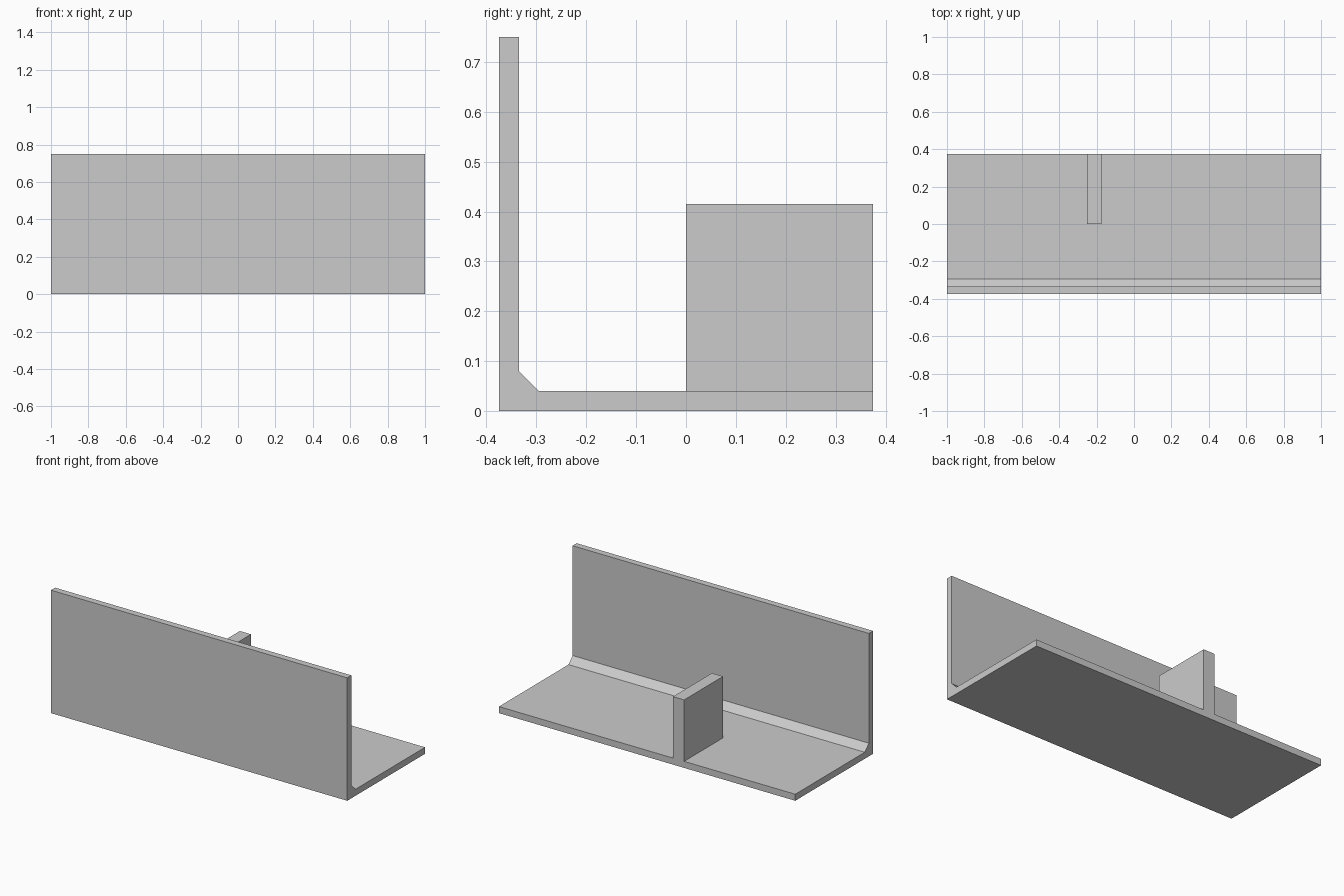
import bpy
import bmesh

cube = bpy.data.objects.get("Cube")
if cube:
    bpy.data.objects.remove(cube, do_unlink=True)

grey = bpy.data.materials.new("light_grey")
grey.use_nodes = True
colour = (0.6, 0.6, 0.6, 1)
grey.diffuse_color = colour
grey.node_tree.nodes["Principled BSDF"].inputs["Base Color"].default_value = colour


def extrude_profile(name, profile, x_start, x_end):
    """Sweep a (y, z) outline along x into a closed solid."""
    bm = bmesh.new()
    face = bm.faces.new([bm.verts.new((x_start, y, z)) for y, z in profile])
    swept = bmesh.ops.extrude_face_region(bm, geom=[face])["geom"]
    verts = [v for v in swept if isinstance(v, bmesh.types.BMVert)]
    bmesh.ops.translate(bm, verts=verts, vec=(x_end - x_start, 0, 0))
    bmesh.ops.recalc_face_normals(bm, faces=bm.faces)
    mesh = bpy.data.meshes.new(name)
    bm.to_mesh(mesh)
    bm.free()
    mesh.materials.append(grey)
    obj = bpy.data.objects.new(name, mesh)
    bpy.context.collection.objects.link(obj)
    return obj


half_depth, height, thick = 0.375, 0.75, 0.04
inner = thick - half_depth

# Upright wall and floor plate, joined by a chamfered inner corner
extrude_profile("angle_bracket", [
    (-half_depth, 0), (half_depth, 0), (half_depth, thick),
    (inner + thick, thick), (inner, 2 * thick),
    (inner, height), (-half_depth, height)], -1, 1)

# Upright rib standing on the rear half of the floor plate
extrude_profile("upright_rib", [
    (0, thick), (half_depth, thick),
    (half_depth, 0.415), (0, 0.415)], -0.25, -0.175)
